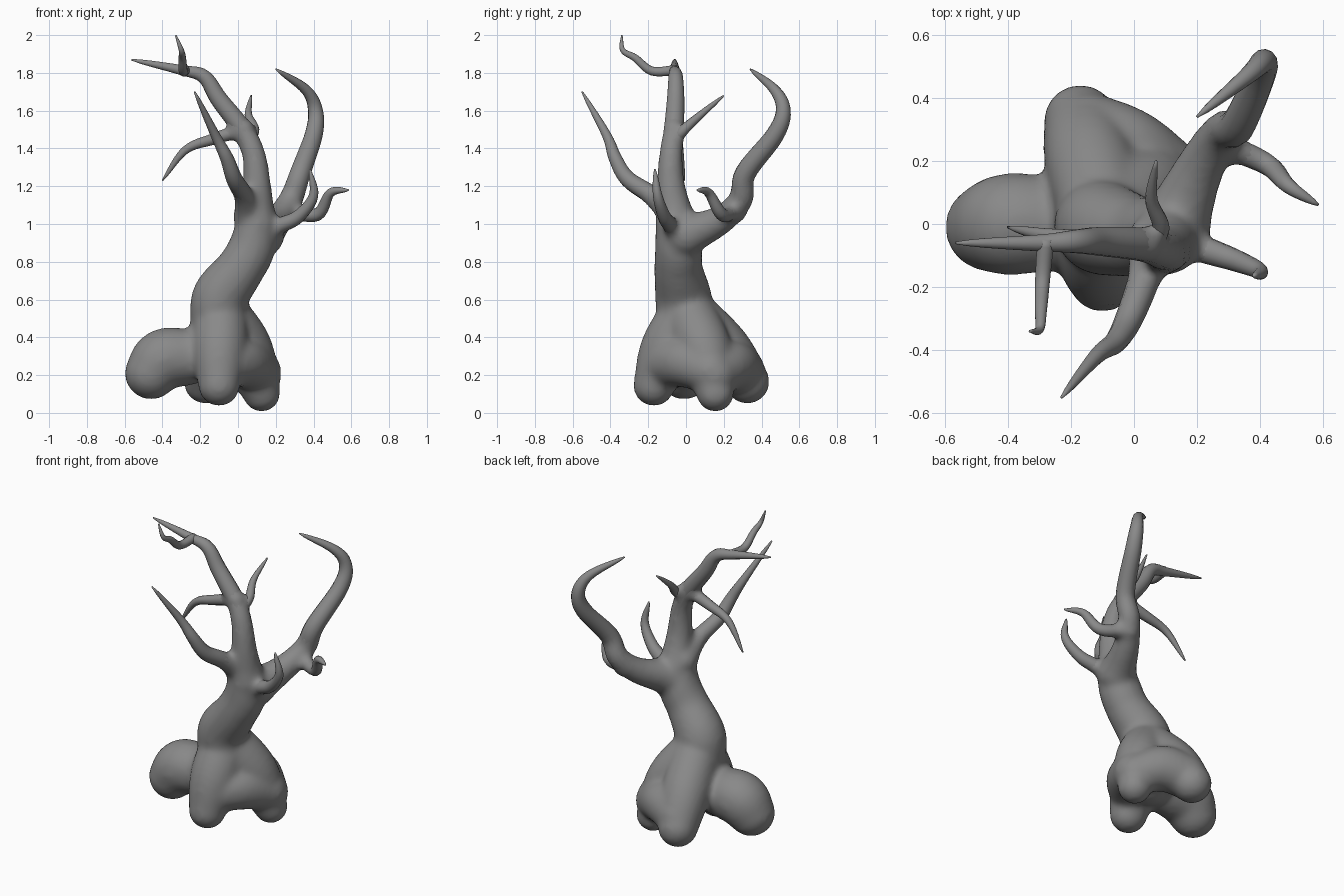
import bpy, bmesh, math
from mathutils import Vector, Matrix

if "Cube" in bpy.data.objects:
    bpy.data.objects.remove(bpy.data.objects["Cube"])

STEPS = 6
body = []  # (position, radius) of everything fused into the trunk
bark = bpy.data.materials.new("dark_grey_bark")
bark.diffuse_color = (0.25, 0.25, 0.25, 1)
bark.use_nodes = True
bark.node_tree.nodes["Principled BSDF"].inputs["Base Color"].default_value = bark.diffuse_color


def sample(pts):
    """Smooth path through the points."""
    p = [Vector(q) for q in pts]
    p = [2 * p[0] - p[1]] + p + [2 * p[-1] - p[-2]]
    out = []
    for i in range(1, len(p) - 2):
        a, b, c, d = p[i - 1:i + 3]
        for k in range(STEPS):
            t = k / STEPS
            out.append(0.5 * (2 * b + (c - a) * t + (2 * a - 5 * b + 4 * c - d) * t ** 2
                              + (3 * b - a - 3 * c + d) * t ** 3))
    return out + [p[-2]]


def finish(name, bm):
    bmesh.ops.recalc_face_normals(bm, faces=bm.faces[:])
    me = bpy.data.meshes.new(name)
    bm.to_mesh(me)
    bm.free()
    me.materials.append(bark)
    for f in me.polygons:
        f.use_smooth = True
    ob = bpy.data.objects.new(name, me)
    bpy.context.collection.objects.link(ob)
    return ob


def limb(name, r, fused, *pts, sides=12):
    """Tapered limb; the given share of its length also joins the fused body, flared."""
    pos = sample(pts)
    bm = bmesh.new()
    rings, prev, side = [], None, None
    for i, c in enumerate(pos):
        s = i / (len(pos) - 1)
        rad = max(r * math.sqrt(1 - s), 0.004)
        if s < fused:
            body.append((c, rad * (1.02 + 0.55 * math.exp(-10 * s))))
        t = (pos[min(i + 1, len(pos) - 1)] - pos[max(i - 1, 0)]).normalized()
        side = t.orthogonal().normalized() if prev is None else prev.rotation_difference(t) @ side
        prev, up = t, t.cross(side)
        angles = [2 * math.pi * k / sides for k in range(sides)]
        rings.append([bm.verts.new(c + rad * (side * math.cos(a) + up * math.sin(a))) for a in angles])
    for a, b in zip(rings, rings[1:]):
        for k in range(sides):
            j = (k + 1) % sides
            bm.faces.new((a[k], a[j], b[j], b[k]))
    bm.faces.new(rings[0])
    bm.faces.new(rings[-1])
    return finish(name, bm)


def swell(*pts):
    """Thick path of (x, y, z, radius) added to the fused body."""
    body.extend((q.to_3d(), q[3]) for q in sample(pts))


def root(x, y, z, r):
    """Swollen root arching from the trunk out to its tip."""
    cx, cy = -0.09, 0.01
    swell((cx, cy, .53, .145), (cx + .6 * (x - cx), cy + .6 * (y - cy), .335, .147), (x, y, z, r))


# Main limbs
limb("main_limb", .072, .6, (.1, -.05, 1), (.1, -.08, 1.2), (.085, -.08, 1.36), (.03, -.065, 1.49),
     (-.1, -.055, 1.66), (-.18, -.055, 1.78), (-.3, -.06, 1.815), (-.565, -.06, 1.87))
limb("back_limb", .074, .5, (.13, 0, .94), (.21, .18, 1.02), (.28, .29, 1.13), (.33, .315, 1.27),
     (.4, .47, 1.47), (.41, .515, 1.6), (.36, .47, 1.71), (.2, .34, 1.82))
limb("front_limb", .056, .3, (.06, -.06, 1.04), (.03, -.18, 1.15), (-.02, -.31, 1.24),
     (-.06, -.375, 1.35), (-.12, -.42, 1.47), (-.23, -.55, 1.7))
limb("right_limb", .05, .4, (.12, -.04, .93), (.22, -.08, .99), (.32, -.115, 1.04),
     (.4, -.15, 1.15), (.38, -.165, 1.29))

# Twigs
limb("top_twig", .028, 0, (-.28, -.05, 1.815), (-.29, -.18, 1.81), (-.295, -.27, 1.88),
     (-.3, -.335, 1.92), (-.33, -.34, 2))
limb("back_twig", .034, .35, (.05, -.07, 1.43), (.085, -.01, 1.5), (.055, .08, 1.58), (.07, .2, 1.68))
limb("left_twig", .038, .3, (.03, -.065, 1.5), (-.13, -.05, 1.45), (-.28, -.035, 1.39), (-.4, -.01, 1.23))
limb("right_twig", .042, .3, (.26, .26, 1.07), (.42, .19, 1.05), (.49, .12, 1.165), (.585, .06, 1.18))

# Trunk, left root, then front, right and back roots
swell((-.08, .03, .3, .17), (-.1, 0, .5, .155), (-.09, -.015, .62, .15),
      (.01, -.04, .76, .13), (.075, -.04, .88, .125), (.1, -.06, 1.04, .1))
swell((-.1, 0, .36, .15), (-.25, 0, .3, .15), (-.39, 0, .285, .163), (-.46, -.01, .21, .14))
root(-.1, -.17, .145, .11)
root(.125, .155, .105, .1)
root(-.17, .325, .165, .118)

# Webs from the right root to the front and back roots
swell((-.1, -.13, .25, .13), (.02, -.02, .27, .135), (.11, .13, .22, .12))
swell((-.15, .29, .22, .13), (-.02, .235, .25, .135), (.11, .15, .2, .12))

# Fuse trunk, roots and limb bases into one soft skin
bm = bmesh.new()
for c, rad in body:
    bmesh.ops.create_icosphere(bm, subdivisions=3, radius=rad, matrix=Matrix.Translation(c))
trunk = finish("trunk_and_roots", bm)
fuse = trunk.modifiers.new("fuse", 'REMESH')
fuse.mode = 'VOXEL'
fuse.voxel_size = 0.016
fuse.use_smooth_shade = True
soften = trunk.modifiers.new("soften", 'SMOOTH')
soften.factor = 0.5
soften.iterations = 12
